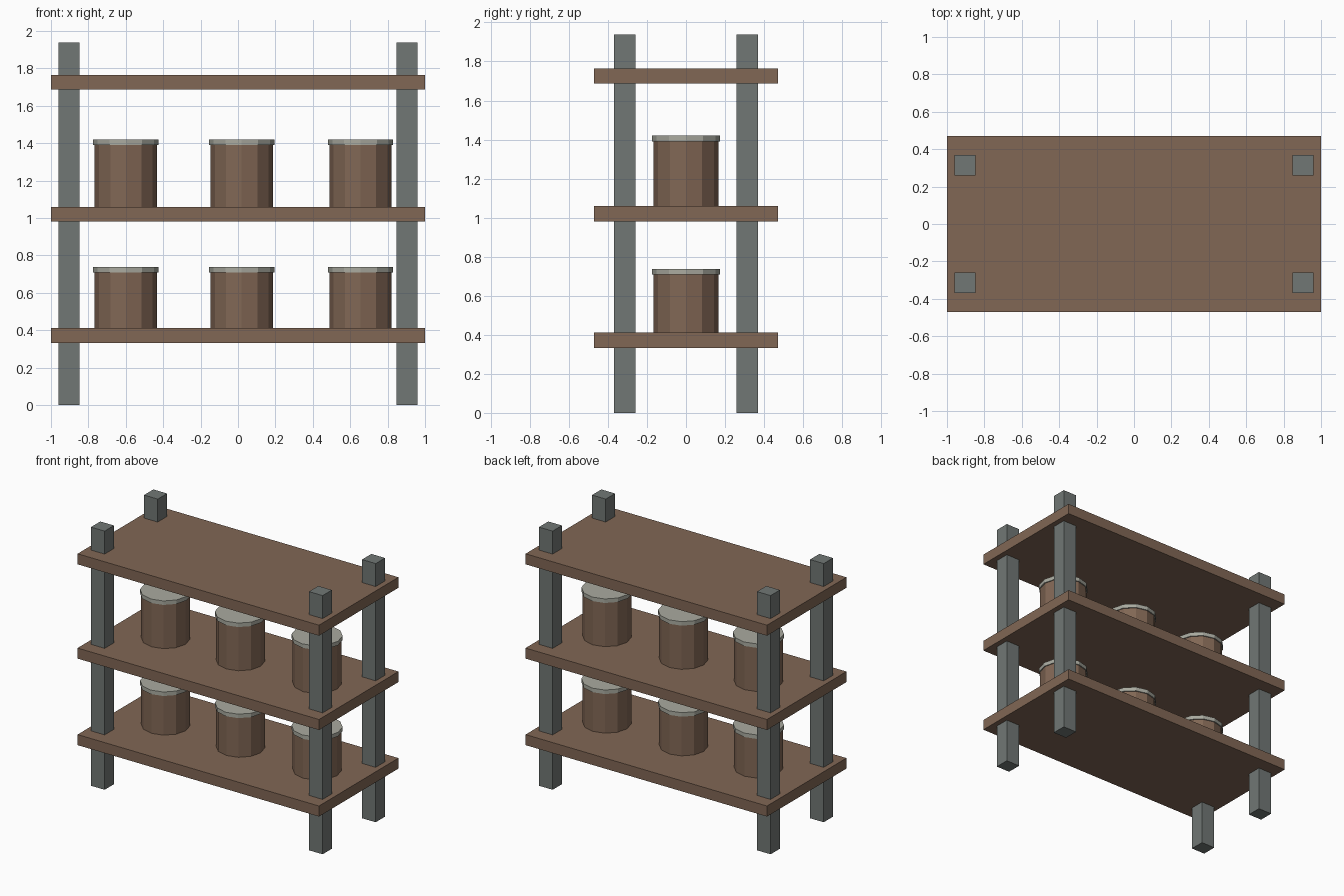
import bpy

cube = bpy.data.objects.get("Cube")
if cube:
    bpy.data.objects.remove(cube, do_unlink=True)


def material(name, rgb):
    mat = bpy.data.materials.new(name)
    mat.use_nodes = True
    colour = (*rgb, 1)
    mat.diffuse_color = colour
    mat.node_tree.nodes["Principled BSDF"].inputs["Base Color"].default_value = colour
    return mat


wood = material("brown wood", (0.22, 0.135, 0.09))
steel = material("grey steel", (0.165, 0.185, 0.178))
lid_metal = material("pale lid metal", (0.40, 0.405, 0.35))


def finish(name, mat):
    obj = bpy.context.object
    obj.name = name
    obj.data.materials.append(mat)


def box(name, mat, x, y, bottom, top, width, depth):
    bpy.ops.mesh.primitive_cube_add(size=1, location=(x, y, (bottom + top) / 2))
    bpy.context.object.scale = (width, depth, top - bottom)
    bpy.ops.object.transform_apply(location=False, rotation=False, scale=True)
    finish(name, mat)


def drum(name, mat, x, bottom, top, radius):
    bpy.ops.mesh.primitive_cylinder_add(
        vertices=12, radius=radius, depth=top - bottom,
        location=(x, 0, (bottom + top) / 2))
    finish(name, mat)


# Corner posts
for side, sx in (("left", 1), ("right", -1)):
    for end, sy in (("front", -1), ("back", 1)):
        box(f"{end}_{side}_post", steel, sx * 0.903, sy * 0.314, 0, 1.937, 0.113, 0.11)

# Shelf boards
for name, bottom in (("lower", 0.332), ("middle", 0.98), ("upper", 1.686)):
    box(f"{name}_shelf", wood, 0, 0, bottom, bottom + 0.079, 2, 0.94)

# Lidded barrels on the lower two shelves
for level, bottom, rim in (("lower", 0.40, 0.708), ("middle", 1.05, 1.39)):
    for place, x in (("right", -0.60), ("centre", 0.02), ("left", 0.655)):
        drum(f"{level}_{place}_barrel", wood, x, bottom, rim, 0.166)
        drum(f"{level}_{place}_lid", lid_metal, x, rim, rim + 0.03, 0.174)
